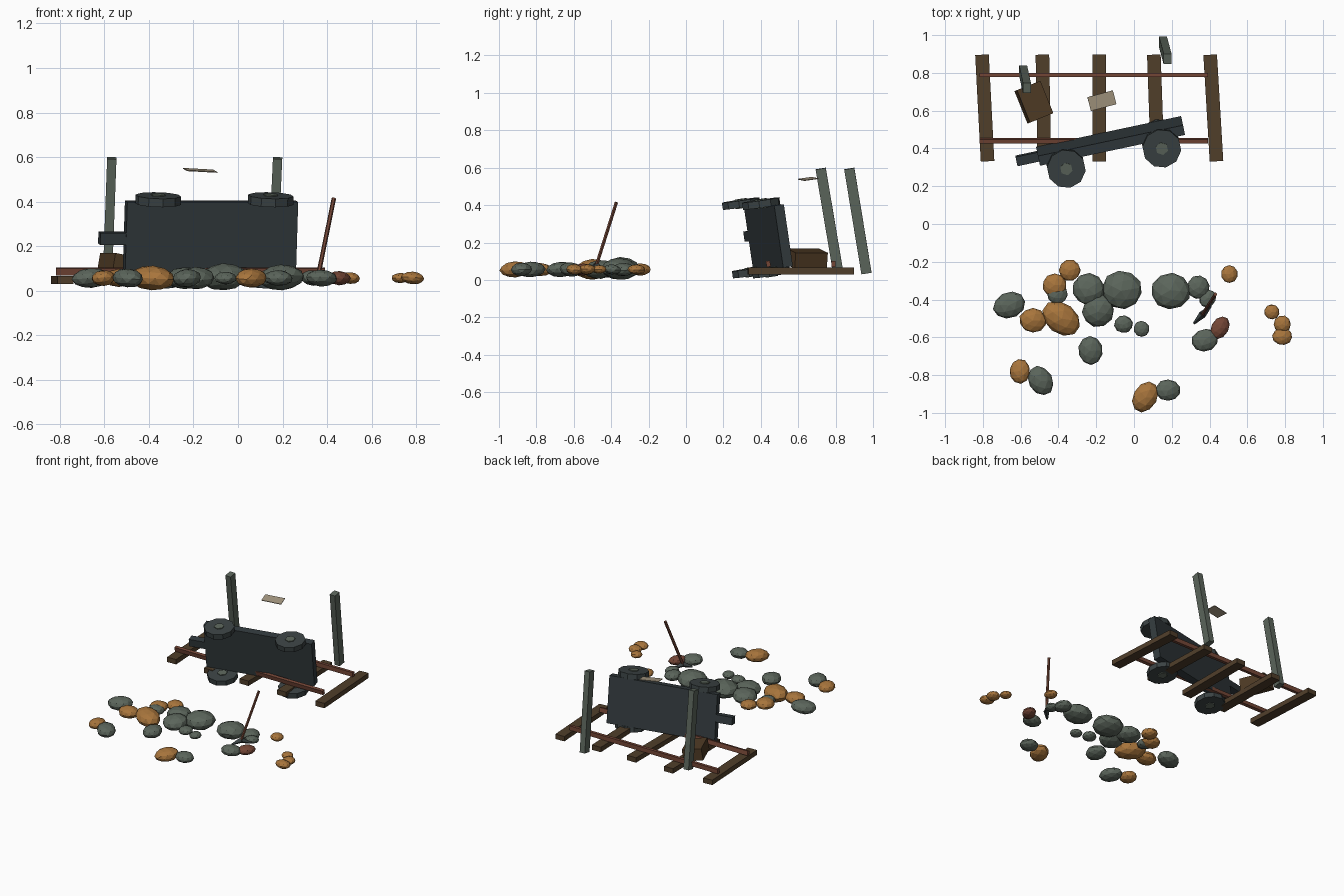
import bpy
import bmesh
import random
from math import radians
from mathutils import Matrix, Vector, Euler

random.seed(4)
cube = bpy.data.objects.get("Cube")
if cube:
    bpy.data.objects.remove(cube, do_unlink=True)


def material(name, *rgb):
    """Make a flat material from display colour values."""
    linear = [((c / 255 + 0.055) / 1.055) ** 2.4 for c in rgb] + [1]
    mat = bpy.data.materials.new(name)
    mat.use_nodes = True
    mat.diffuse_color = linear
    shader = mat.node_tree.nodes["Principled BSDF"]
    shader.inputs["Base Color"].default_value = linear
    shader.inputs["Roughness"].default_value = 0.9
    return mat


timber = material("dark timber", 80, 62, 42)
crate_wood = material("crate wood", 78, 58, 36)
rust = material("rusty brown", 116, 70, 54)
iron = material("dark iron", 50, 58, 61)
wheel_iron = material("wheel iron", 59, 67, 68)
stone = material("grey green stone", 91, 101, 91)
ochre = material("ochre ore", 168, 117, 60)
parchment = material("parchment", 166, 153, 130)


def finish(name, bm, mat, matrix):
    mesh = bpy.data.meshes.new(name)
    bm.to_mesh(mesh)
    bm.free()
    mesh.materials.append(mat)
    obj = bpy.data.objects.new(name, mesh)
    obj.matrix_world = matrix
    bpy.context.collection.objects.link(obj)
    return obj


def place(location, tilt=(0, 0, 0)):
    angles = Euler([radians(a) for a in tilt])
    return Matrix.Translation(location) @ angles.to_matrix().to_4x4()


def box(name, size, mat, matrix):
    bm = bmesh.new()
    bmesh.ops.create_cube(bm, size=1)
    bmesh.ops.scale(bm, vec=size, verts=bm.verts)
    return finish(name, bm, mat, matrix)


def cone(name, sides, r1, r2, depth, mat, matrix):
    bm = bmesh.new()
    bmesh.ops.create_cone(bm, cap_ends=True, segments=sides,
                          radius1=r1, radius2=r2, depth=depth)
    return finish(name, bm, mat, matrix)


def between(a, b):
    """Matrix at the middle of a-b with z along it, and the length."""
    a, b = Vector(a), Vector(b)
    turn = (b - a).to_track_quat("Z", "Y").to_matrix().to_4x4()
    return Matrix.Translation((a + b) / 2) @ turn, (b - a).length


def beam(name, a, b, width, depth, mat):
    a, b = Vector(a), Vector(b)
    z = (b - a).normalized()
    y = (Vector((0, 1, 0)) - z * z.y).normalized()
    turn = Matrix((y.cross(z), y, z)).transposed().to_4x4()
    box(name, (width, depth, (b - a).length), mat,
        Matrix.Translation((a + b) / 2) @ turn)


# Track: uneven sleepers under two rails
for x, turn in ((-0.79, 3), (-0.48, 1), (-0.183, 0), (0.115, 2), (0.42, 3.4)):
    box("sleeper", (0.072, 0.565, 0.036), timber,
        place((x, 0.614, 0.048), (0, 0, turn)))
for y, roll in ((0.44, 12), (0.788, 0)):
    box("rail", (1.21, 0.022, 0.032), rust,
        place((-0.213, y, 0.086), (roll, 0, 0)))

# Cart lying on its side: bed, coupler, and mirrored wheels
cart = place((-0.124, 0.44, 0.235), (8.5, 0, 12))
box("cart_bed", (0.785, 0.053, 0.335), iron, cart)
box("cart_coupler", (0.16, 0.05, 0.055), iron,
    cart @ Matrix.Translation((-0.43, 0, 0)))
for u in (-0.26, 0.257):
    for side in (1, -1):
        at = cart @ Matrix.Translation((u, -0.067, 0.185 * side))
        cone("cart_wheel", 10, 0.103, 0.103, 0.038, wheel_iron, at)
        cone("wheel_hub", 6, 0.034, 0.034, 0.05, stone, at)

# Leaning posts
beam("left_post", (0.153, 0.965, 0.035), (0.178, 0.873, 0.595),
     0.042, 0.055, stone)
beam("right_post", (-0.587, 0.812, 0.05), (-0.567, 0.72, 0.595),
     0.042, 0.055, stone)

# Crate and loose sheet
box("crate", (0.135, 0.185, 0.085), crate_wood,
    place((-0.53, 0.645, 0.115), (0, 10, 22)))
box("sheet", (0.14, 0.076, 0.004), parchment,
    place((-0.17, 0.653, 0.54), (8, 3, 15)))

# Pickaxe stuck in the ground
foot = Vector((0.362, -0.48, 0.075))
matrix, length = between(foot, (0.431, -0.372, 0.415))
cone("pick_handle", 6, 0.01, 0.01, length, rust, matrix)
for side in (1, -1):
    tip = foot + Vector((0.045 * side, 0.047 * side, -0.025))
    matrix, length = between(foot, tip)
    cone("pick_head", 4, 0.02, 0.006, length, wheel_iron, matrix)

# Scattered rocks: x, y, half width, half depth, turn
grey_rocks = (
    (-.66, -.43, .088, .068, 20), (-.24, -.345, .085, .085, 0),
    (-.065, -.35, .107, .102, 0), (-.19, -.46, .087, .083, 40),
    (-.405, -.37, .055, .055, 0), (.195, -.355, .104, .096, 0),
    (.34, -.335, .06, .062, 0), (.39, -.395, .05, .042, 50),
    (-.055, -.53, .05, .047, 0), (.04, -.555, .042, .042, 0),
    (-.23, -.67, .065, .076, 0), (-.495, -.83, .064, .082, 30),
    (.375, -.615, .072, .06, 20), (.18, -.88, .066, .057, 0))
ore_rocks = (
    (-.34, -.245, .057, .057, 0), (-.42, -.325, .064, .064, 0),
    (-.535, -.51, .072, .066, 0), (-.385, -.5, .11, .08, -35),
    (-.605, -.78, .054, .066, 0), (.06, -.915, .064, .086, -30),
    (.505, -.265, .044, .048, 0), (.73, -.465, .04, .04, 0),
    (.785, -.53, .046, .046, 0), (.785, -.595, .053, .045, 0))
rusty_rocks = ((.455, -.55, .046, .064, -30),)

for name, rocks, mat in (("grey_rock", grey_rocks, stone),
                         ("ore_rock", ore_rocks, ochre),
                         ("rusty_rock", rusty_rocks, rust)):
    for x, y, rx, ry, turn in rocks:
        bm = bmesh.new()
        bmesh.ops.create_icosphere(bm, subdivisions=2, radius=1)
        bmesh.ops.rotate(bm, verts=bm.verts, matrix=Matrix.Rotation(
            random.uniform(0, 6), 3, "Z"))
        for v in bm.verts:
            v.co *= random.uniform(0.97, 1.03)
        height = 0.29 * (rx + ry)
        bmesh.ops.scale(bm, vec=(rx, ry, height), verts=bm.verts)
        finish(name, bm, mat, place((x, y, max(height, 0.056)), (
            random.uniform(-5, 5), random.uniform(-5, 5), turn)))
